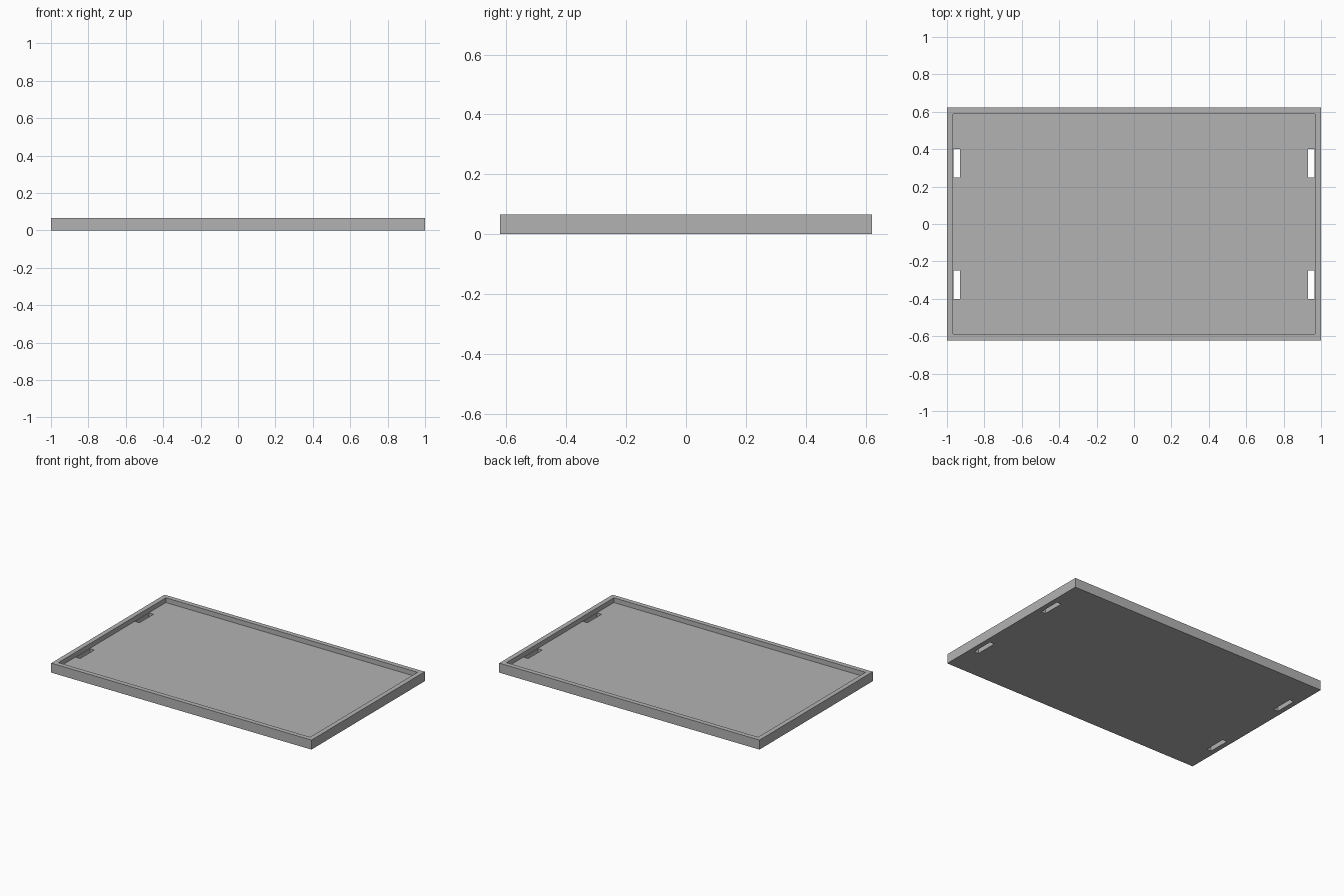
import bpy

default = bpy.data.objects.get("Cube")
if default:
    bpy.data.objects.remove(default, do_unlink=True)

HALF_X, HALF_Y, HEIGHT = 1.0, 0.622, 0.066
WALL, FLOOR = 0.033, 0.033

# Single grey material
grey = bpy.data.materials.new("plain grey")
grey.use_nodes = True
colour = (0.45, 0.45, 0.45, 1.0)
grey.diffuse_color = colour
grey.node_tree.nodes["Principled BSDF"].inputs["Base Color"].default_value = colour


def box(name, low, high):
    """Axis-aligned box between two corners."""
    centre = [(a + b) / 2 for a, b in zip(low, high)]
    bpy.ops.mesh.primitive_cube_add(size=1, location=centre)
    obj = bpy.context.object
    obj.name = name
    obj.scale = [b - a for a, b in zip(low, high)]
    bpy.ops.object.transform_apply(location=True, rotation=False, scale=True)
    obj.data.materials.append(grey)
    return obj


def cut(target, cutter):
    """Subtract the cutter from the target, then discard it."""
    cutter.hide_render = True
    bpy.context.view_layer.objects.active = target
    mod = target.modifiers.new("cut", "BOOLEAN")
    mod.operation = "DIFFERENCE"
    mod.solver = "EXACT"
    mod.object = cutter
    bpy.ops.object.modifier_apply(modifier=mod.name)
    bpy.data.objects.remove(cutter, do_unlink=True)


# Shallow tray: solid slab with the interior hollowed from above
tray = box("tray", (-HALF_X, -HALF_Y, 0), (HALF_X, HALF_Y, HEIGHT))
inner_x, inner_y = HALF_X - WALL, HALF_Y - WALL
cut(tray, box("cavity_cutter", (-inner_x, -inner_y, FLOOR),
              (inner_x, inner_y, HEIGHT * 2)))

# Four strap slots through the floor beside the short walls
for sx in (-1, 1):
    for sy in (-1, 1):
        x, y = sx * 0.948, sy * 0.325
        cut(tray, box("slot_cutter", (x - 0.017, y - 0.077, -FLOOR),
                      (x + 0.017, y + 0.077, FLOOR * 1.5)))
